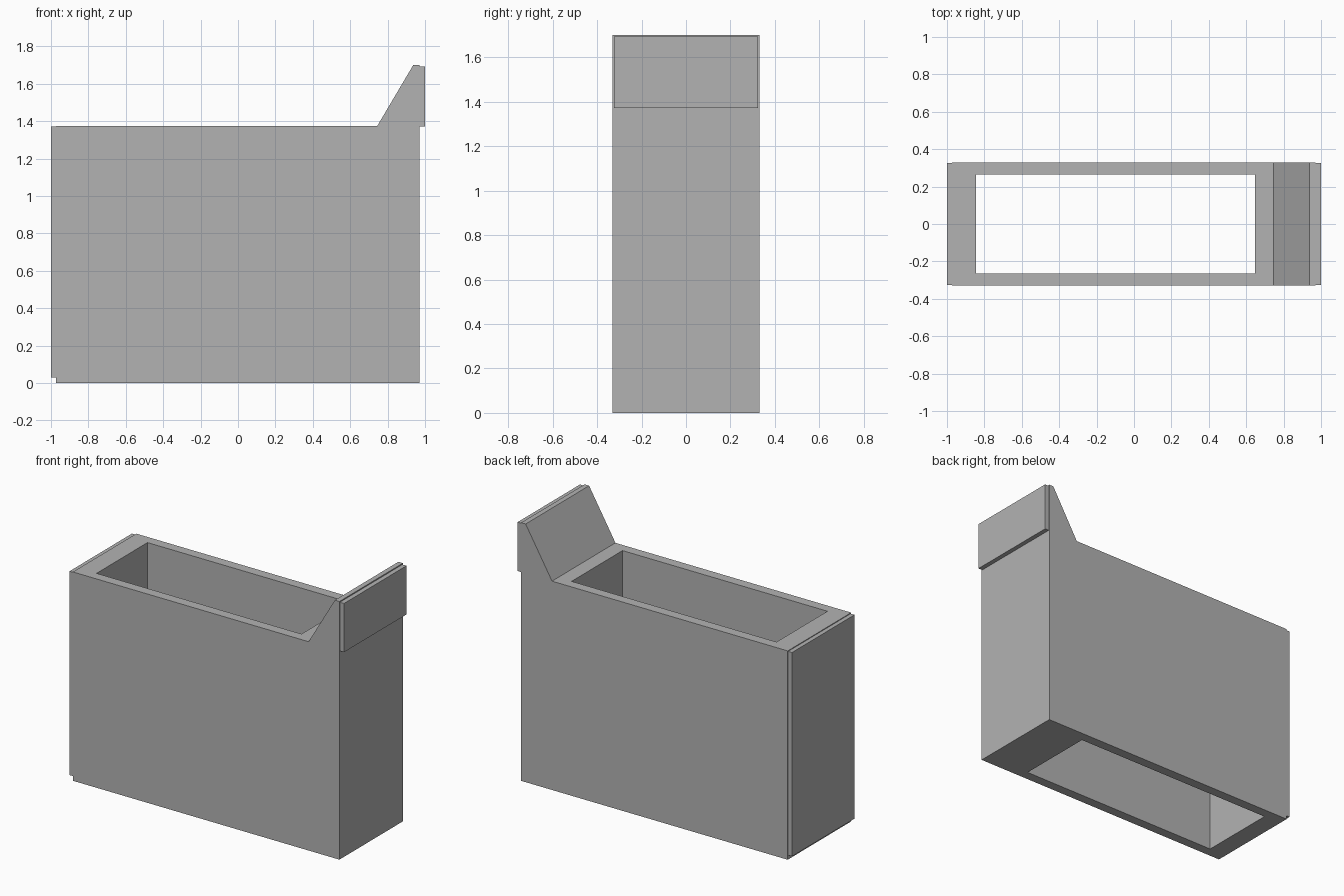
import bpy
import bmesh

cube = bpy.data.objects.get("Cube")
if cube:
    bpy.data.objects.remove(cube, do_unlink=True)

grey = bpy.data.materials.new("plain_grey")
grey.use_nodes = True
COLOUR = (0.45, 0.45, 0.45, 1)
grey.diffuse_color = COLOUR
grey.node_tree.nodes["Principled BSDF"].inputs["Base Color"].default_value = COLOUR


def prism(name, profile, half_depth):
    """Extrude an x-z profile symmetrically along y."""
    bm = bmesh.new()
    face = bm.faces.new([bm.verts.new((x, -half_depth, z)) for x, z in profile])
    ext = bmesh.ops.extrude_face_region(bm, geom=[face])
    verts = [v for v in ext["geom"] if isinstance(v, bmesh.types.BMVert)]
    bmesh.ops.translate(bm, verts=verts, vec=(0, 2 * half_depth, 0))
    bmesh.ops.recalc_face_normals(bm, faces=bm.faces)
    mesh = bpy.data.meshes.new(name)
    bm.to_mesh(mesh)
    bm.free()
    mesh.materials.append(grey)
    obj = bpy.data.objects.new(name, mesh)
    bpy.context.collection.objects.link(obj)
    return obj


def slab(name, x0, x1, z0, z1, half_depth):
    return prism(name, [(x0, z0), (x1, z0), (x1, z1), (x0, z1)], half_depth)


# Body with the raised sloping lip on one end
body = prism("body", [(-0.972, 0), (0.97, 0), (0.97, 1.7), (0.937, 1.7),
                      (0.745, 1.375), (-0.972, 1.375)], 0.33)

# Shaft open at both top and bottom
cutter = slab("shaft_cutter", -0.845, 0.648, -0.2, 2, 0.265)
cutter.hide_render = True
cut = body.modifiers.new("shaft", 'BOOLEAN')
cut.operation = 'DIFFERENCE'
cut.solver = 'EXACT'
cut.object = cutter
bpy.context.view_layer.update()
body_eval = body.evaluated_get(bpy.context.evaluated_depsgraph_get())
body.data = bpy.data.meshes.new_from_object(body_eval)
body.modifiers.clear()
bpy.data.objects.remove(cutter, do_unlink=True)

# Thin end plates
slab("end_plate", -1, -0.972, 0.028, 1.37, 0.325)
slab("lip_plate", 0.97, 1, 1.372, 1.693, 0.325)
